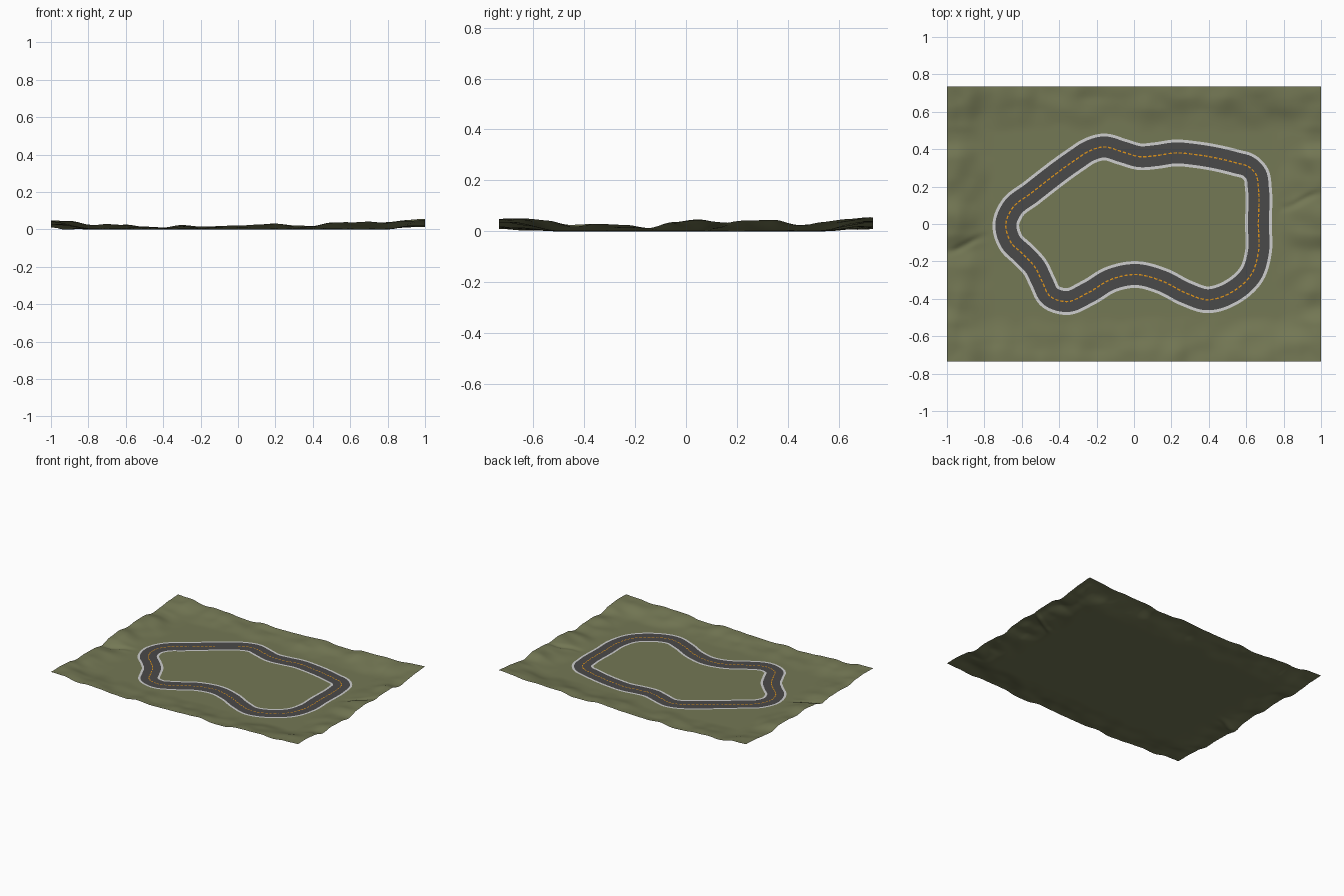
import bpy, math
from mathutils import Vector, noise

if "Cube" in bpy.data.objects:
    bpy.data.objects.remove(bpy.data.objects["Cube"])

def material(name, rgb):
    m = bpy.data.materials.new(name)
    m.diffuse_color = (*rgb, 1)
    m.use_nodes = True
    m.node_tree.nodes["Principled BSDF"].inputs["Base Color"].default_value = m.diffuse_color
    return m

GRASS = material("olive_grass", (0.175, 0.188, 0.090))
ASPHALT = material("dark_asphalt", (0.068, 0.067, 0.067))
WHITE = material("edge_white", (0.62, 0.62, 0.62))
ORANGE = material("centre_orange", (0.75, 0.30, 0.01))

def make(name, verts, faces, mat, smooth=False):
    me = bpy.data.meshes.new(name)
    me.from_pydata(verts, [], faces)
    me.materials.append(mat)
    me.polygons.foreach_set("use_smooth", [smooth] * len(me.polygons))
    me.update()
    ob = bpy.data.objects.new(name, me)
    bpy.context.collection.objects.link(ob)
    return ob

# ---- circuit centre line (clockwise seen from above, starting upper right)
PATH = [(.665, .19), (.665, 0), (.665, -.15), (.63, -.265), (.53, -.36), (.39, -.405),
        (.28, -.37), (.15, -.305), (.01, -.27), (-.12, -.295), (-.25, -.37),
        (-.36, -.415), (-.45, -.385), (-.49, -.31), (-.53, -.23), (-.59, -.165),
        (-.66, -.095), (-.685, 0), (-.65, .085), (-.55, .165), (-.31, .345),
        (-.24, .39), (-.165, .412), (-.06, .385), (.03, .36), (.12, .366),
        (.22, .38), (.33, .371), (.55, .326), (.61, .308), (.652, .265)]

def smooth_loop(pts, step):
    """Closed Hermite curve with chord-length tangents, sampled evenly."""
    P = [Vector(p) for p in pts]
    n = len(P)
    def tangent(i):
        a, b = P[i] - P[i - 1], P[(i + 1) % n] - P[i]
        ha, hb = a.length, b.length
        return (a / ha * hb + b / hb * ha) / (ha + hb)
    out = []
    for i in range(n):
        p, q = P[i], P[(i + 1) % n]
        h = (q - p).length
        m0, m1 = tangent(i) * h, tangent((i + 1) % n) * h
        k = max(2, round(h / step))
        for j in range(k):
            t = j / k
            out.append(p * (2*t**3 - 3*t*t + 1) + m0 * (t**3 - 2*t*t + t)
                       + q * (3*t*t - 2*t**3) + m1 * (t**3 - t*t))
    return out

line = smooth_loop(PATH, 0.009)
N = len(line)

def ribbon(name, inner, outer, z, mat, keep=lambda i: True):
    """Flat strip following the circuit between two sideways offsets."""
    verts = []
    for i, p in enumerate(line):
        d = (line[(i + 1) % N] - line[i - 1]).normalized()
        side = Vector((-d.y, d.x))
        for off in (inner, outer):
            q = p + side * off
            verts.append((q.x, q.y, z))
    faces = []
    for i in range(N):
        if keep(i):
            j = (i + 1) % N
            faces.append((2*i, 2*i + 1, 2*j + 1, 2*j)[::-1])
    return make(name, verts, faces, mat)

ribbon("road_surface", -.058, .058, .003, ASPHALT)
ribbon("left_edge_line", .056, .0715, .0035, WHITE)
ribbon("right_edge_line", -.0715, -.056, .0035, WHITE)
ribbon("centre_dashes", -.0035, .0035, .004, ORANGE, lambda i: i % 3 < 2)

# ---- rim heights of the surrounding hills along x and along y
RIM_X = [.042, .040, .018, .028, .022, .014, .010, .022, .016, .016, .020,
         .024, .030, .018, .018, .034, .036, .040, .034, .046, .055]
RIM_Y = [.044, .046, .038, .020, .028, .026, .012, .036, .044, .034,
         .042, .044, .024, .032, .044, .055]

def sample(tab, u):
    f = min(max(u, 0), 1) * (len(tab) - 1)
    i = min(int(f), len(tab) - 2)
    t = f - i
    t = t * t * (3 - 2 * t)
    return tab[i] * (1 - t) + tab[i + 1] * t

HX, HY = 1.0, 0.735

def height(x, y):
    dx = max(0, abs(x) - .75) / .25
    dy = max(0, abs(y) - .49) / .245
    if dx + dy == 0:
        return 0
    r = min(1, math.hypot(dx, dy))
    wob = .04 * noise.noise(Vector((x * 3, y * 3, 1.7)))
    rim_x = sample(RIM_X, (x + wob * (1 - dy) + HX) / (2 * HX))
    rim_y = sample(RIM_Y, (y + wob * (1 - dx) + HY) / (2 * HY))
    rim = (dx * rim_y + dy * rim_x) / (dx + dy)
    bump = .012 * noise.noise(Vector((x * 8, y * 8, 4.2)))
    # small creased gullies on the left and right banks
    for s, gy in ((-1, -.11), (1, .125)):
        if x * s > 0:
            d = y - gy - .04 * math.sin(x * 14)
            bump -= .010 * math.exp(-(d / .018) ** 2)
    edge = min(1, (1 - min(1, max(dx, dy))) * 4)
    ramp = r * r * (3 - 2 * r)
    return max(0, ramp * rim + bump * min(1, r * 2) * (.25 + .75 * edge))

# ---- ground sheet
NX, NY = 160, 118
verts = []
for j in range(NY + 1):
    for i in range(NX + 1):
        x, y = -HX + 2 * HX * i / NX, -HY + 2 * HY * j / NY
        verts.append((x, y, height(x, y)))
W = NX + 1
faces = [(j*W + i, j*W + i + 1, (j+1)*W + i + 1, (j+1)*W + i)
         for j in range(NY) for i in range(NX)]
make("grass_ground", verts, faces, GRASS, True)
